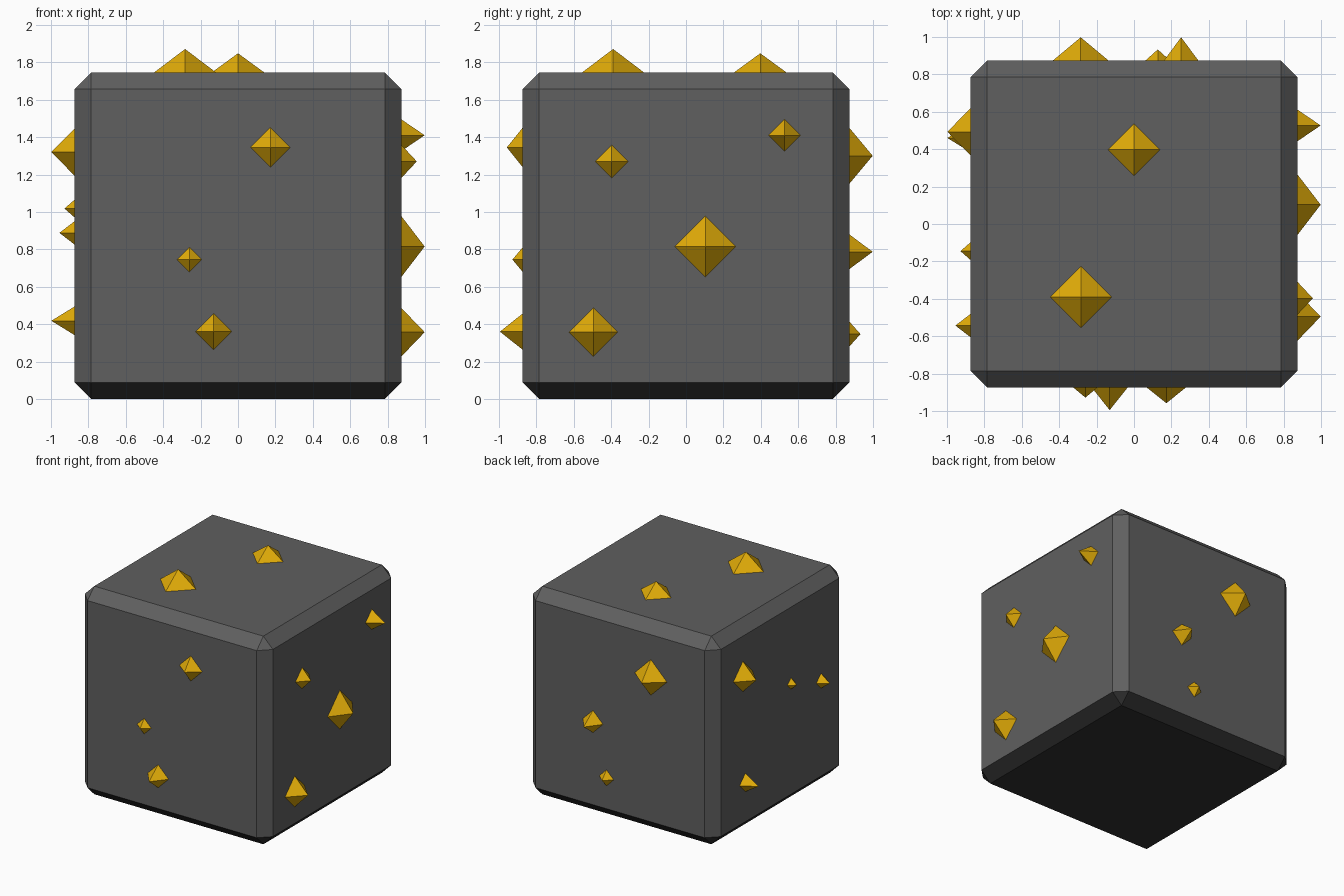
import bpy
import bmesh
from mathutils import Matrix, Vector

if "Cube" in bpy.data.objects:
    bpy.data.objects.remove(bpy.data.objects["Cube"])

HALF = 0.873      # half the block's width
CHAMFER = 0.088


def material(name, rgb):
    m = bpy.data.materials.new(name)
    m.diffuse_color = (*rgb, 1.0)
    m.use_nodes = True
    m.node_tree.nodes["Principled BSDF"].inputs["Base Color"].default_value = m.diffuse_color
    return m


stone = material("dark grey stone", (0.115, 0.115, 0.115))
underside = material("near black stone", (0.028, 0.028, 0.028))
gold = material("gold", (0.76, 0.415, 0.0025))

# Stone block with chamfered edges; downward faces are darker
bm = bmesh.new()
bmesh.ops.create_cube(bm, size=2 * HALF, matrix=Matrix.Translation((0, 0, HALF)))
bmesh.ops.bevel(bm, geom=bm.edges[:], offset=CHAMFER, segments=1, affect='EDGES')
bm.normal_update()
for f in bm.faces:
    f.material_index = 1 if f.normal.z < -0.1 else 0
mesh = bpy.data.meshes.new("stone_block")
bm.to_mesh(mesh)
bm.free()
mesh.materials.append(stone)
mesh.materials.append(underside)
bpy.context.collection.objects.link(bpy.data.objects.new("stone_block", mesh))


def crystal(name, spot, normal, radius, height):
    """Four-sided point standing on a block face, its root sunk slightly inside."""
    n = Vector(normal)
    sink = 1.25
    depth = height * sink
    bpy.ops.mesh.primitive_cone_add(
        vertices=4, radius1=radius * sink, radius2=0, depth=depth,
        location=Vector(spot) + n * (height - depth / 2),
        rotation=n.to_track_quat('Z', 'Y').to_euler())
    ob = bpy.context.object
    ob.name = name
    ob.data.materials.append(gold)


# Per face: outward normal, map from face coordinates, (u, v, radius, height)
faces = {
    "front": ((0, -1, 0), lambda u, v: (u, -HALF, v),
              [(0.173, 1.345, 0.106, 0.085), (-0.26, 0.745, 0.066, 0.055),
               (-0.13, 0.36, 0.097, 0.122)]),
    "back": ((0, 1, 0), lambda u, v: (u, HALF, v),
             [(-0.285, 1.30, 0.15, 0.125), (0.252, 0.787, 0.093, 0.125),
              (0.127, 0.347, 0.067, 0.06)]),
    "right": ((1, 0, 0), lambda u, v: (HALF, u, v),
              [(0.527, 1.41, 0.085, 0.125), (-0.397, 1.27, 0.089, 0.083),
               (0.103, 0.815, 0.163, 0.125), (-0.495, 0.357, 0.13, 0.125)]),
    "left": ((-1, 0, 0), lambda u, v: (-HALF, u, v),
             [(0.493, 1.32, 0.127, 0.125), (-0.145, 1.018, 0.048, 0.055),
              (-0.543, 0.888, 0.063, 0.082), (0.46, 0.418, 0.077, 0.125)]),
    "top": ((0, 0, 1), lambda u, v: (u, v, 2 * HALF),
            [(0.0, 0.397, 0.14, 0.102), (-0.283, -0.39, 0.165, 0.125)]),
}

# Gold crystals
for side, (normal, place, spots) in faces.items():
    for i, (u, v, r, h) in enumerate(spots, 1):
        crystal(f"{side}_crystal_{i}", place(u, v), normal, r, h)
